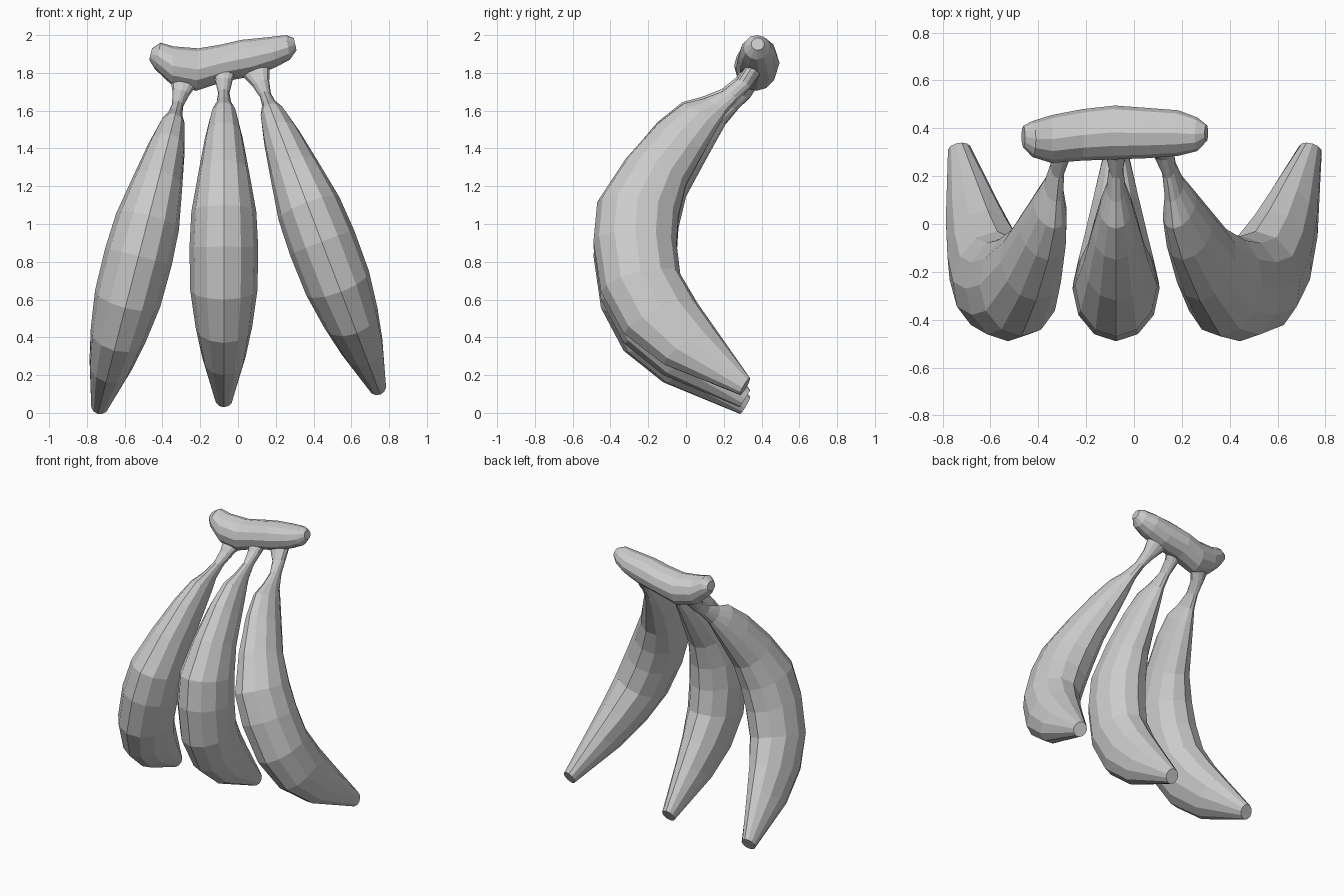
import bpy, bmesh, math
from mathutils import Vector, Matrix

if "Cube" in bpy.data.objects:
    bpy.data.objects.remove(bpy.data.objects["Cube"])

SIDES = 12


def loft(name, rings):
    """Capped faceted skin through rings of (centre, half axis u, half axis v)."""
    bm = bmesh.new()
    angles = [i * math.tau / SIDES for i in range(SIDES)]
    loops = [[bm.verts.new(c + u * math.cos(a) + v * math.sin(a)) for a in angles]
             for c, u, v in rings]
    for a, b in zip(loops, loops[1:]):
        for i in range(SIDES):
            j = (i + 1) % SIDES
            bm.faces.new((a[i], a[j], b[j], b[i]))
    bm.faces.new(loops[0])
    bm.faces.new(loops[-1])
    bmesh.ops.recalc_face_normals(bm, faces=bm.faces)
    mesh = bpy.data.meshes.new(name)
    bm.to_mesh(mesh)
    bm.free()
    obj = bpy.data.objects.new(name, mesh)
    bpy.context.collection.objects.link(obj)
    return obj


# Banana side profile: outer y, z, inner y, z, half width
PROFILE = [
    (0.31, 1.84, 0.39, 1.81, 0.075),
    (0.265, 1.775, 0.34, 1.735, 0.045),
    (0.19, 1.715, 0.275, 1.67, 0.03),
    (0.09, 1.675, 0.21, 1.59, 0.04),
    (-0.02, 1.645, 0.16, 1.50, 0.07),
    (-0.15, 1.54, 0.09, 1.37, 0.10),
    (-0.32, 1.34, 0.00, 1.20, 0.135),
    (-0.47, 1.10, -0.04, 1.03, 0.172),
    (-0.49, 0.88, -0.05, 0.87, 0.182),
    (-0.45, 0.60, -0.03, 0.70, 0.178),
    (-0.33, 0.37, 0.06, 0.54, 0.15),
    (-0.12, 0.20, 0.16, 0.39, 0.115),
    (0.285, 0.03, 0.34, 0.12, 0.048),
]
PIVOT_Z = 1.75


def banana(name, x, z, angle, length=1.0):
    rings = []
    for oy, oz, iy, iz, w in PROFILE:
        outer = Vector((0, oy, (oz - PIVOT_Z) * length))
        inner = Vector((0, iy, (iz - PIVOT_Z) * length))
        centre = (outer + inner) / 2
        rings.append((centre, outer - centre, Vector((w, 0, 0))))
    obj = loft(name, rings)
    obj.data.transform(Matrix.Translation((x, 0, z))
                       @ Matrix.Rotation(math.radians(angle), 4, 'Y'))


# Three hanging fruits fanned out about the crown
banana("left_banana", -0.305, 1.685, 14.5, 1.015)
banana("middle_banana", -0.075, 1.75, 0)
banana("right_banana", 0.125, 1.735, -21, 1.02)

# Crown: x at top, z top, x at bottom, z bottom, y front, y back
CROWN = [
    (-0.455, 1.93, -0.47, 1.87, 0.32, 0.41),
    (-0.41, 1.96, -0.44, 1.82, 0.28, 0.43),
    (-0.34, 1.94, -0.35, 1.735, 0.255, 0.455),
    (-0.21, 1.93, -0.22, 1.705, 0.265, 0.48),
    (-0.09, 1.95, -0.07, 1.755, 0.27, 0.495),
    (0.02, 1.975, 0.09, 1.785, 0.275, 0.485),
    (0.17, 1.99, 0.20, 1.83, 0.285, 0.475),
    (0.255, 2.0, 0.275, 1.87, 0.305, 0.445),
    (0.295, 1.985, 0.31, 1.92, 0.345, 0.415),
]
rings = []
for tx, tz, bx, bz, y0, y1 in CROWN:
    ym = (y0 + y1) / 2
    top, bottom = Vector((tx, ym, tz)), Vector((bx, ym, bz))
    rings.append(((top + bottom) / 2, (top - bottom) / 2, Vector((0, (y1 - y0) / 2, 0))))
loft("crown_stem", rings)
